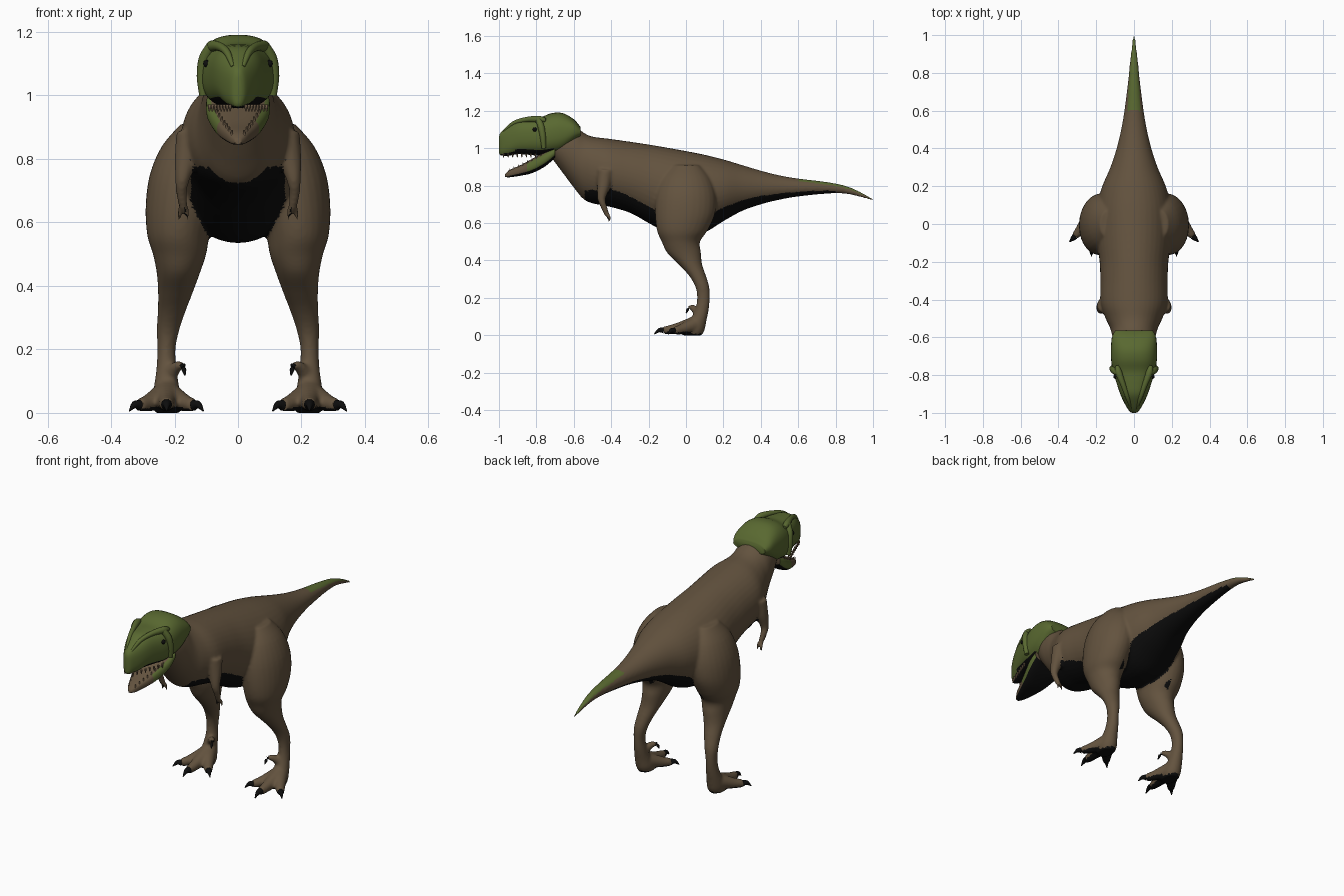
import bpy, bmesh, math
from mathutils import Vector

old = bpy.data.objects.get("Cube")
if old:
    bpy.data.objects.remove(old)


def material(name, rgb):
    m = bpy.data.materials.new(name)
    m.use_nodes = True
    m.diffuse_color = (*rgb, 1)
    bsdf = next(n for n in m.node_tree.nodes if n.type == 'BSDF_PRINCIPLED')
    bsdf.inputs["Base Color"].default_value = (*rgb, 1)
    bsdf.inputs["Roughness"].default_value = 0.9
    return m


BROWN = material("hide brown", (0.125, 0.086, 0.049))
GREEN = material("moss green", (0.1, 0.14, 0.03))
BLACK = material("underside black", (0.004, 0.004, 0.004))
TAN = material("tooth tan", (0.22, 0.15, 0.09))


def spline(a, b, c, d, t):
    return b + 0.5 * t * (c - a + t * (2 * a - 5 * b + 4 * c - d + t * (3 * (b - c) + d - a)))


def loft(bm, rings, sides=28, power=1.0, steps=4):
    """Skin smoothly through rings of (centre, half axis u, half axis v)."""
    fine, last = [], len(rings) - 1
    for i in range(last):
        four = [rings[max(0, min(last, i + k))] for k in (-1, 0, 1, 2)]
        for s in range(steps):
            fine.append([spline(*[r[k] for r in four], s / steps) for k in range(3)])
    fine.append(rings[-1])
    loops = []
    for c, u, v in fine:
        loop = []
        for k in range(sides):
            a = 2 * math.pi * k / sides
            ca, sa = math.cos(a), math.sin(a)
            loop.append(bm.verts.new(c + u * math.copysign(abs(ca) ** power, ca)
                                     + v * math.copysign(abs(sa) ** power, sa)))
        loops.append(loop)
    for p, q in zip(loops, loops[1:]):
        for k in range(sides):
            n = (k + 1) % sides
            bm.faces.new((p[k], p[n], q[n], q[k]))
    bm.faces.new(loops[0])
    bm.faces.new(loops[-1])


def along_y(data):
    """Upright rings from (y, top, bottom, half width)."""
    return [(Vector((0, y, (t + b) / 2)), Vector((w, 0, 0)), Vector((0, 0, (t - b) / 2)))
            for y, t, b, w in data]


def tube(bm, points, side=1, sides=14):
    """Round limb through (x, y, z, radius)."""
    pos = [Vector((side * x, y, z)) for x, y, z, r in points]
    rings = []
    for i, p in enumerate(pos):
        d = (pos[min(i + 1, len(pos) - 1)] - pos[max(i - 1, 0)]).normalized()
        ref = Vector((0, 1, 0)) if abs(d.z) > 0.75 else Vector((0, 0, 1))
        u = d.cross(ref).normalized()
        r = points[i][3]
        rings.append((p, u * r, d.cross(u) * r))
    loft(bm, rings, sides)


def finish(bm, name, mats, rule=None, voxel=0):
    bmesh.ops.recalc_face_normals(bm, faces=bm.faces)
    me = bpy.data.meshes.new(name)
    bm.to_mesh(me)
    bm.free()
    ob = bpy.data.objects.new(name, me)
    bpy.context.collection.objects.link(ob)
    bpy.ops.object.select_all(action='DESELECT')
    ob.select_set(True)
    bpy.context.view_layer.objects.active = ob
    if voxel:
        m = ob.modifiers.new("fuse", 'REMESH')
        m.mode, m.voxel_size = 'VOXEL', voxel
        bpy.ops.object.modifier_apply(modifier="fuse")
        m = ob.modifiers.new("soften", 'SMOOTH')
        m.factor, m.iterations = 0.5, 5
        bpy.ops.object.modifier_apply(modifier="soften")
    ob.data.materials.clear()
    for m in mats:
        ob.data.materials.append(m)
    for f in ob.data.polygons:
        f.material_index = rule(f.center, f.normal) if rule else 0
    bpy.ops.object.shade_smooth_by_angle(angle=math.radians(50))
    return ob


# Torso, neck and tail
skin = bmesh.new()
loft(skin, along_y([
    (-.72, 1.09, .95, .075), (-.66, 1.13, .87, .1), (-.6, 1.125, .79, .113),
    (-.55, 1.085, .73, .127), (-.5, 1.062, .705, .15), (-.42, 1.052, .69, .177),
    (-.3, 1.035, .655, .178), (-.2, 1.02, .6, .182), (-.1, 1.003, .55, .195),
    (0, .985, .535, .2), (.1, .965, .55, .195), (.2, .94, .61, .168),
    (.3, .91, .665, .125), (.4, .88, .7, .092), (.5, .855, .725, .068),
    (.6, .838, .742, .051), (.75, .82, .757, .032), (.85, .8, .757, .022),
    (.93, .768, .74, .013), (1.003, .728, .718, .005)]), 40)

# Legs: level rings of (z, back and front y, inner and outer x)
LEG = [(.91, -.07, .07, .1, .18), (.84, -.13, .13, .06, .24), (.75, -.16, .16, .05, .278),
       (.65, -.165, .155, .07, .291), (.56, -.155, .115, .09, .286), (.5, -.13, .075, .1, .268),
       (.44, -.1, .08, .12, .256), (.38, -.04, .086, .142, .252), (.32, .015, .106, .165, .253),
       (.26, .05, .124, .185, .256), (.2, .06, .127, .197, .254), (.14, .05, .122, .193, .257),
       (.08, .02, .11, .185, .265), (.03, -.02, .1, .175, .27), (0, -.02, .085, .183, .262)]
# Toes: path, then claw tip
TOES = [([(.225, .05, .06, .045), (.225, -.05, .035, .03), (.225, -.12, .026, .021)], (.225, -.17, .006)),
        ([(.235, .04, .055, .04), (.28, -.025, .032, .028), (.312, -.065, .024, .02)], (.342, -.095, .006)),
        ([(.215, .04, .055, .04), (.17, -.025, .032, .028), (.139, -.065, .024, .02)], (.109, -.095, .006)),
        ([(.215, .065, .12, .025), (.19, .035, .148, .017), (.175, .02, .148, .013)], (.167, 0, .118))]
ARM = [(.15, -.43, .88, .045), (.164, -.44, .8, .036), (.176, -.452, .73, .022),
       (.178, -.44, .69, .017), (.172, -.425, .65, .014)]
FINGERS = [(.16, -.415, .607), (.184, -.41, .603)]

claws = bmesh.new()
for s in (1, -1):
    loft(skin, [(Vector((s * (x0 + x1) / 2, (y0 + y1) / 2, z)),
                 Vector(((x1 - x0) / 2, 0, 0)), Vector((0, (y1 - y0) / 2, 0)))
                for z, y0, y1, x0, x1 in LEG], 28)
    for path, tip in TOES:
        tube(skin, path, s)
        x, y, z, r = path[-1]
        mid = [(a + b) / 2 for a, b in zip((x, y, z + r), tip)]
        tube(claws, [(x, y, z, r * .85), (*mid, r * .55), (*tip, .002)], s, 10)
    tube(skin, ARM, s)
    for tip in FINGERS:
        tube(skin, [ARM[-1], (tip[0], tip[1], .63, .009), (*tip, .004)], s, 8)


def skin_rule(c, n):
    if c.z < .02 and n.z < -.5:
        return 2
    if n.z < -.5 and c.z > .5 and c.y > -.54 and abs(c.x) < .17 and c.y < .8:
        return 2
    if c.y > .6 and n.z > 1.6 - 1.4 * c.y:
        return 1
    return 0


finish(skin, "body_and_limbs", [BROWN, GREEN, BLACK], skin_rule, .0075)
finish(claws, "toe_claws", [BLACK])

# Skull with dark palate
skull = bmesh.new()
loft(skull, along_y([
    (-1, 1.06, .975, .01), (-.99, 1.085, .962, .025), (-.95, 1.12, .96, .05),
    (-.9, 1.152, .968, .073), (-.84, 1.16, .965, .093), (-.78, 1.165, .96, .112),
    (-.72, 1.187, .965, .121), (-.66, 1.188, .98, .122), (-.6, 1.155, 1.03, .117),
    (-.565, 1.115, 1.06, .1)]), 36, .8)
finish(skull, "skull", [GREEN, BLACK], lambda c, n: int(n.z < -.6 and c.y < -.7))

# Snout ridges, brow crests and cheek ridges
crest = bmesh.new()
for s in (1, -1):
    tube(crest, [(.016, -.975, 1.09, .006), (.034, -.92, 1.135, .011), (.058, -.85, 1.154, .014),
                 (.082, -.785, 1.155, .018), (.09, -.75, 1.15, .01)], s)
    tube(crest, [(.085, -.79, 1.155, .016), (.106, -.775, 1.115, .018), (.114, -.765, 1.06, .016),
                 (.11, -.76, 1.0, .012)], s)
finish(crest, "brow_ridges", [GREEN])

eyes = bmesh.new()
for s in (1, -1):
    ball = bmesh.ops.create_uvsphere(eyes, u_segments=12, v_segments=8, radius=.012)
    bmesh.ops.translate(eyes, verts=ball["verts"], vec=(s * .098, -.808, 1.1))
finish(eyes, "eyes", [BLACK])

# Lower jaw hanging open
jaw = bmesh.new()
JAW = [(-.967, .862, .846, .01), (-.94, .885, .845, .03), (-.88, .912, .854, .055),
       (-.82, .945, .868, .077), (-.75, .985, .905, .099), (-.7, 1.01, .95, .1)]
loft(jaw, along_y(JAW), 28, .7)


def jaw_rule(c, n):
    if n.z < -.6:
        return 2
    return 1 if c.y > -.85 and abs(n.x) > .45 else 0


finish(jaw, "lower_jaw", [BROWN, GREEN, BLACK], jaw_rule)

# Rows of small teeth in both jaws
teeth = bmesh.new()
for s in (1, -1):
    for i in range(8):
        t = i / 7
        y = -.975 + .17 * t
        x = .025 + .065 * t
        tube(teeth, [(x, y, .972, .007), (x, y, .95, .002)], s, 6)
        low = .877 + .075 * t
        tube(teeth, [(.02 + .055 * t, y + .03, low - .012, .006),
                     (.02 + .055 * t, y + .03, low + .014, .002)], s, 6)
finish(teeth, "teeth", [TAN])
